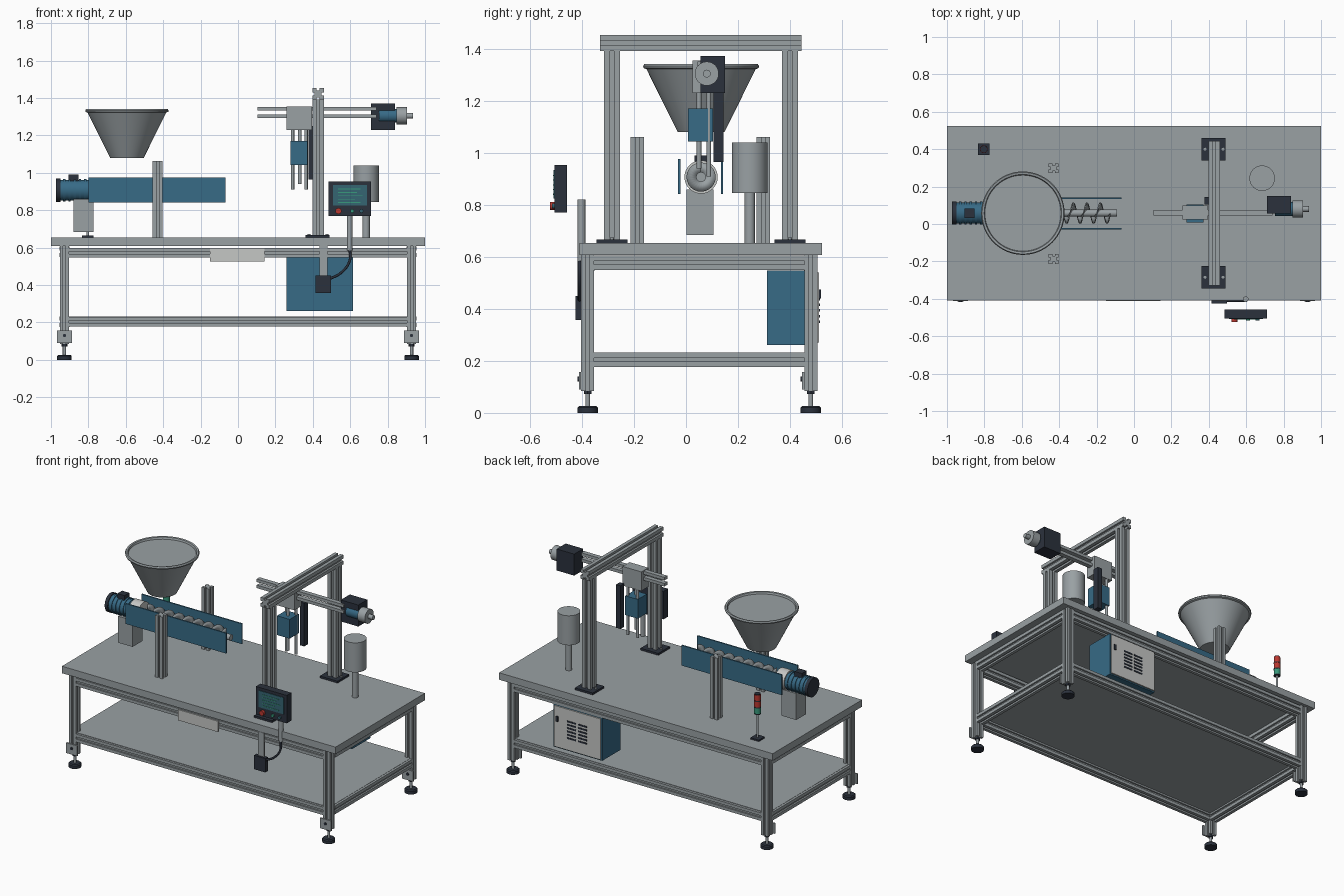
import bpy, bmesh, math
from mathutils import Vector

cube = bpy.data.objects.get("Cube")
if cube:
    bpy.data.objects.remove(cube, do_unlink=True)


def material(name, rgb):
    m = bpy.data.materials.new(name)
    m.use_nodes = True
    m.diffuse_color = (*rgb, 1)
    m.node_tree.nodes["Principled BSDF"].inputs["Base Color"].default_value = (*rgb, 1)
    return m


GREY = material("aluminium grey", (0.32, 0.355, 0.37))
DARK = material("dark slate", (0.024, 0.031, 0.046))
BLUE = material("machine blue", (0.038, 0.145, 0.24))
PALE = material("pale cover", (0.56, 0.57, 0.56))
RED = material("signal red", (0.5, 0.04, 0.03))
GREEN = material("signal green", (0.04, 0.32, 0.2))
SCREEN = material("screen teal", (0.035, 0.13, 0.17))


def finish(name, bm, mat, smooth=False):
    bmesh.ops.recalc_face_normals(bm, faces=bm.faces)
    me = bpy.data.meshes.new(name)
    bm.to_mesh(me)
    bm.free()
    me.materials.append(mat)
    ob = bpy.data.objects.new(name, me)
    bpy.context.collection.objects.link(ob)
    if smooth:
        bpy.ops.object.select_all(action='DESELECT')
        ob.select_set(True)
        bpy.context.view_layer.objects.active = ob
        bpy.ops.object.shade_smooth_by_angle(angle=math.radians(35))
    return ob


def box(name, xs, ys, zs, mat):
    bm = bmesh.new()
    bmesh.ops.create_cube(bm, size=1)
    for v in bm.verts:
        v.co = [lo + (c + 0.5) * (hi - lo) for c, (lo, hi) in zip(v.co, (xs, ys, zs))]
    return finish(name, bm, mat)


def extrude_between(name, outline, a, b, mat, smooth=False):
    """Sweep a flat outline straight from point a to point b."""
    a, b = Vector(a), Vector(b)
    turn = (b - a).to_track_quat('Z', 'Y')
    bm = bmesh.new()
    rings = [[bm.verts.new(p + turn @ Vector((u, v, 0))) for u, v in outline] for p in (a, b)]
    bm.faces.new(rings[0])
    bm.faces.new(rings[1])
    for i in range(len(outline)):
        j = (i + 1) % len(outline)
        bm.faces.new((rings[0][i], rings[0][j], rings[1][j], rings[1][i]))
    return finish(name, bm, mat, smooth)


def rod(name, a, b, r, mat, n=32):
    ring = [(r * math.cos(math.tau * i / n), r * math.sin(math.tau * i / n)) for i in range(n)]
    return extrude_between(name, ring, a, b, mat, True)


def slotted_bar(name, a, b, w, mat=GREY):
    h, s, d = w / 2, w * 0.13, w * 0.2
    side = [(h, -h), (h, -s), (h - d, -s), (h - d, s), (h, s)]
    outline = []
    for _ in range(4):
        outline += side
        side = [(-v, u) for u, v in side]
    return extrude_between(name, outline, a, b, mat)


def lathe(name, profile, centre, mat, n=48):
    bm = bmesh.new()
    vs = [bm.verts.new((r, 0, z)) for r, z in profile]
    es = [bm.edges.new(p) for p in zip(vs, vs[1:])]
    bmesh.ops.spin(bm, geom=vs + es, cent=(0, 0, 0), axis=(0, 0, 1), angle=math.tau, steps=n)
    bmesh.ops.remove_doubles(bm, verts=bm.verts, dist=1e-5)
    bmesh.ops.translate(bm, verts=bm.verts, vec=centre)
    return finish(name, bm, mat, True)


# Table and lower frame
LEG_X, FRONT, BACK = 0.928, -0.378, 0.48
box("table_top", (-1, 1), (-0.41, 0.523), (0.608, 0.654), GREY)
box("lower_shelf", (-0.94, 0.94), (-0.39, 0.49), (0.222, 0.233), GREY)
for x in (-LEG_X, LEG_X):
    for y in (FRONT, BACK):
        slotted_bar("leg", (x, y, 0.085), (x, y, 0.608), 0.05)
        lathe("foot_pad", [(0, 0), (0.039, 0), (0.039, 0.02), (0.033, 0.026), (0, 0.026)],
              (x, y, 0), DARK)
        rod("foot_stem", (x, y, 0.024), (x, y, 0.09), 0.009, GREY, 16)
        rod("foot_nut", (x, y, 0.072), (x, y, 0.085), 0.016, DARK, 6)
        box("foot_bracket", (x - 0.04, x + 0.04), (y - 0.034, y - 0.025), (0.09, 0.158), GREY)
        rod("bracket_bolt", (x, y - 0.04, 0.13), (x, y - 0.03, 0.13), 0.009, DARK, 12)
    for z in (0.204, 0.578):
        slotted_bar("side_rail", (x, FRONT + 0.025, z), (x, BACK - 0.025, z), 0.055)
for y in (FRONT, BACK):
    for z in (0.204, 0.573):
        slotted_bar("long_rail", (-LEG_X + 0.025, y, z), (LEG_X - 0.025, y, z), 0.053)
box("front_plate", (-0.15, 0.143), (-0.412, -0.403), (0.525, 0.596), PALE)

# Electrical cabinet
box("cabinet", (0.26, 0.615), (0.312, 0.503), (0.262, 0.547), BLUE)
box("cabinet_door", (0.268, 0.607), (0.503, 0.512), (0.27, 0.54), PALE)
box("door_handle", (0.575, 0.59), (0.512, 0.519), (0.44, 0.475), DARK)
for col in (0.365, 0.445):
    for row in range(6):
        z = 0.345 + row * 0.022
        box("door_vent", (col, col + 0.065), (0.512, 0.515), (z, z + 0.01), DARK)

# Gantry
GX = 0.428
for y in (-0.285, 0.4):
    slotted_bar("gantry_post", (GX, y, 0.66), (GX, y, 1.392), 0.062)
    box("gantry_base", (0.36, 0.49), (y - 0.06, y + 0.06), (0.654, 0.667), DARK)
    for sx in (-0.048, 0.048):
        rod("base_bolt", (GX + sx, y, 0.667), (GX + sx, y, 0.674), 0.008, GREY, 12)
slotted_bar("gantry_beam", (GX, -0.33, 1.422), (GX, 0.445, 1.422), 0.062)

# Horizontal axis with its carriage and gripper
for z in (1.342, 1.302):
    box("guide_bar", (0.105, 0.74), (0.045, 0.075), (z - 0.01, z + 0.01), GREY)
box("carriage", (0.258, 0.395), (0.025, 0.098), (1.23, 1.356), GREY)
box("gripper_body", (0.28, 0.372), (0.008, 0.103), (1.043, 1.17), BLUE)
for x, y, z in ((0.292, 0.088, 0.91), (0.33, 0.05, 0.94), (0.364, 0.088, 0.91)):
    rod("gripper_rod", (x, y, z), (x, y, 1.24), 0.009, GREY, 16)
box("vertical_rail", (0.378, 0.41), (0.105, 0.145), (0.965, 1.25), DARK)

# Axis drive
box("drive_housing", (0.712, 0.84), (0.056, 0.15), (1.23, 1.372), DARK)
rod("drive_motor", (0.755, 0.08, 1.305), (0.85, 0.08, 1.305), 0.037, BLUE)
rod("drive_flange", (0.848, 0.08, 1.305), (0.903, 0.08, 1.305), 0.046, GREY)
rod("drive_shaft", (0.9, 0.08, 1.305), (0.936, 0.08, 1.305), 0.015, GREY, 16)

# Canister on its stem
rod("canister", (0.685, 0.245, 0.845), (0.685, 0.245, 1.04), 0.068, GREY, 48)
rod("canister_stem", (0.685, 0.245, 0.654), (0.685, 0.245, 0.85), 0.02, GREY)

# Screw feeder
AY, AZ = 0.058, 0.907
for y in (-0.187, 0.298):
    slotted_bar("feeder_column", (-0.43, y, 0.654), (-0.43, y, 1.062), 0.052)
for y in (-0.03, 0.134):
    box("side_guard", (-0.8, -0.066), (y, y + 0.009), (0.842, 0.976), BLUE)
rod("feeder_motor", (-0.952, AY, AZ), (-0.8, AY, AZ), 0.056, BLUE)
for i in range(5):
    x = -0.935 + i * 0.028
    rod("motor_fin", (x, AY, AZ), (x + 0.012, AY, AZ), 0.061, BLUE)
rod("motor_cap", (-0.972, AY, AZ), (-0.95, AY, AZ), 0.062, DARK)
box("terminal_box", (-0.905, -0.853), (AY - 0.025, AY + 0.025), (0.95, 0.99), DARK)
rod("feeder_coupling", (-0.8, AY, AZ), (-0.73, AY, AZ), 0.064, PALE)
box("motor_support", (-0.88, -0.772), (0.002, 0.106), (0.685, 0.86), GREY)
rod("screw_shaft", (-0.74, AY, AZ), (-0.09, AY, AZ), 0.019, GREY)

bm = bmesh.new()
STEPS, TURNS, PITCH = 24, 8, 0.072
last = None
for i in range(STEPS * TURNS + 1):
    t = math.tau * i / STEPS
    x = -0.705 + PITCH * i / STEPS
    pair = [bm.verts.new((x, AY + r * math.sin(t), AZ + r * math.cos(t))) for r in (0.017, 0.056)]
    if last:
        bm.faces.new((last[0], last[1], pair[1], pair[0]))
    last = pair
flight = finish("screw_flight", bm, GREY, True)
flight.modifiers.new("thickness", 'SOLIDIFY').thickness = 0.006

# Hopper
lathe("hopper", [(0, 1.08), (0.09, 1.08), (0.21, 1.322), (0.221, 1.326), (0.223, 1.334),
                 (0.218, 1.342), (0.207, 1.34), (0.203, 1.328), (0, 1.328)],
      (-0.594, AY, 0), GREY, 64)

# Signal tower
TX, TY = -0.803, 0.4
box("tower_base", (TX - 0.031, TX + 0.031), (TY - 0.031, TY + 0.031), (0.654, 0.664), DARK)
rod("tower_pole", (TX, TY, 0.66), (TX, TY, 0.83), 0.007, GREY, 16)
for i, mat in enumerate((GREEN, RED, RED)):
    z = 0.825 + i * 0.043
    rod("tower_collar", (TX, TY, z - 0.006), (TX, TY, z), 0.021, DARK, 24)
    rod("tower_lamp", (TX, TY, z), (TX, TY, z + 0.037), 0.02, mat, 24)
rod("tower_cap", (TX, TY, 0.948), (TX, TY, 0.954), 0.018, DARK, 24)

# Control panel
rod("panel_post", (0.597, -0.402, 0.585), (0.597, -0.402, 0.82), 0.015, GREY, 24)
box("panel_case", (0.485, 0.71), (-0.505, -0.457), (0.77, 0.954), DARK)
box("panel_screen", (0.508, 0.69), (-0.509, -0.505), (0.825, 0.935), SCREEN)
for i, length in enumerate((0.12, 0.1, 0.13, 0.09, 0.12)):
    z = 0.915 - i * 0.018
    box("screen_line", (0.535, 0.535 + length), (-0.511, -0.509), (z - 0.004, z), GREEN)
for x, r, depth, mat in ((0.537, 0.016, 0.018, RED), (0.61, 0.01, 0.01, GREEN),
                         (0.66, 0.01, 0.01, SCREEN)):
    rod("panel_button", (x, -0.505, 0.796), (x, -0.505 - depth, 0.796), r, mat, 24)

# Junction box and cable
box("junction_bracket", (0.436, 0.478), (-0.412, -0.403), (0.44, 0.608), GREY)
box("junction_box", (0.415, 0.497), (-0.425, -0.398), (0.358, 0.45), DARK)
curve = bpy.data.curves.new("cable", 'CURVE')
curve.dimensions = '3D'
curve.bevel_depth = 0.007
curve.bevel_resolution = 2
spline = curve.splines.new('BEZIER')
path = [(0.495, 0.435), (0.55, 0.465), (0.597, 0.53), (0.597, 0.6)]
spline.bezier_points.add(len(path) - 1)
for point, (x, z) in zip(spline.bezier_points, path):
    point.co = (x, -0.41, z)
    point.handle_left_type = point.handle_right_type = 'AUTO'
curve.materials.append(DARK)
bpy.context.collection.objects.link(bpy.data.objects.new("cable", curve))
